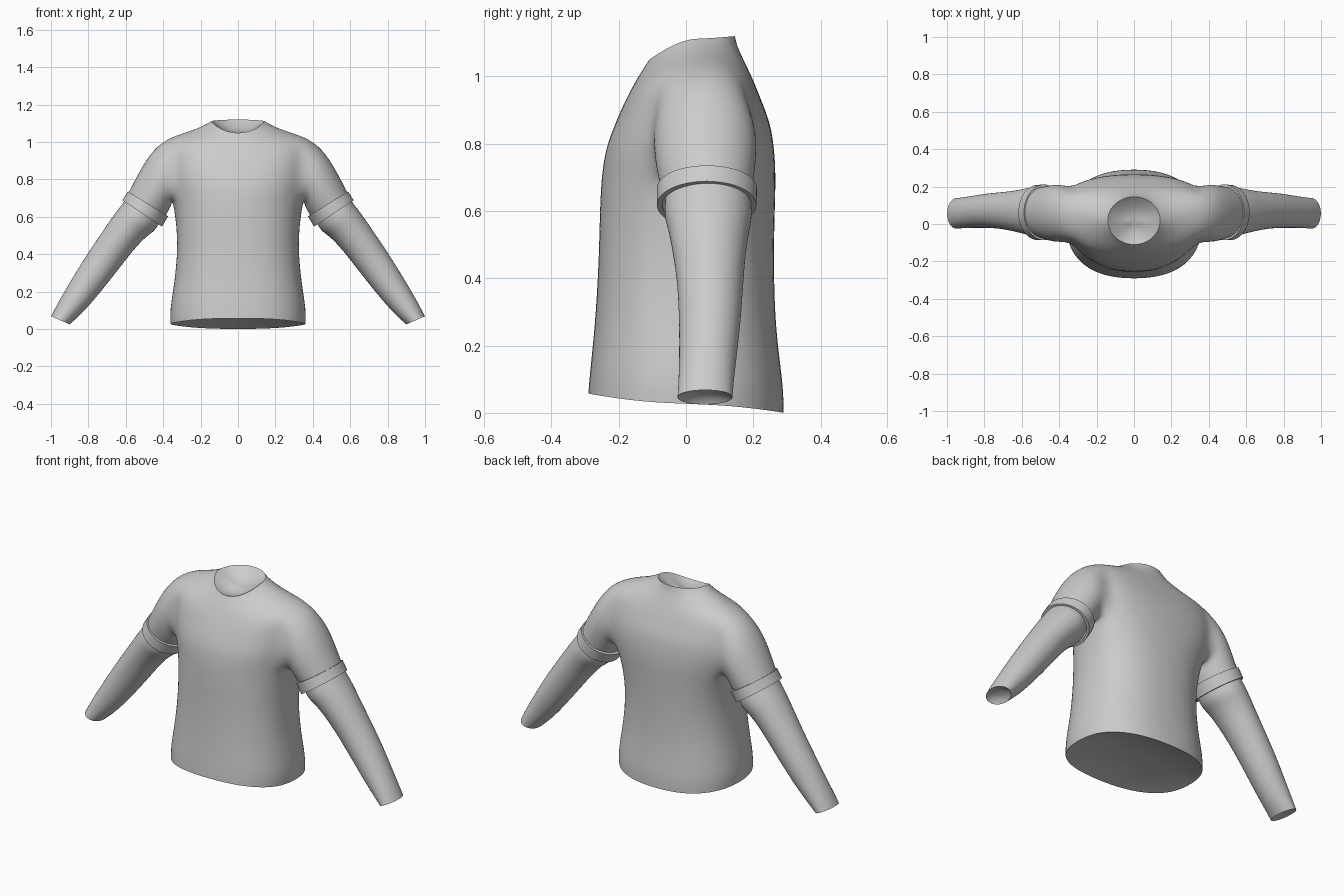
import bpy, bmesh, math
from mathutils import Vector

if "Cube" in bpy.data.objects:
    bpy.data.objects.remove(bpy.data.objects["Cube"])

N = 24   # verts around the torso
M = 16   # verts around a sleeve


def finish(name, bm, subsurf=0, mirror=False):
    bmesh.ops.recalc_face_normals(bm, faces=bm.faces)
    me = bpy.data.meshes.new(name)
    bm.to_mesh(me)
    bm.free()
    ob = bpy.data.objects.new(name, me)
    bpy.context.collection.objects.link(ob)
    if mirror:
        ob.modifiers.new("mirror", 'MIRROR').use_mirror_merge = False
    if subsurf:
        s = ob.modifiers.new("smooth", 'SUBSURF')
        s.levels = s.render_levels = subsurf
    bpy.ops.object.select_all(action='DESELECT')
    ob.select_set(True)
    bpy.context.view_layer.objects.active = ob
    bpy.ops.object.shade_smooth_by_angle(angle=math.radians(50 if not subsurf else 80))
    return ob


def torso_ring(hx, ys, yf, yb, zs, zf, zb, square, back):
    """Body section: side, front and back positions with their own heights."""
    pts = []
    for i in range(N):
        a = 2 * math.pi * i / N
        c, s = math.cos(a), math.sin(a)
        x = math.copysign(abs(c) ** square, c) * hx * 1.011
        t = abs(s)
        if s > 0:
            y, z = ys + (yb - ys) * 1.011 * t ** back, zs + (zb - zs) * t ** 1.5
        else:
            y, z = ys + (yf - ys) * 1.011 * t ** square, zs + (zf - zs) * t ** 1.5
        pts.append(Vector((x, y, z)))
    return pts


def arm_ring(outer, inner, yf, yb, grow=1.0, n=M, side=1):
    """Tilted ellipse between an outer and an inner (x, z) point."""
    o, i = Vector((outer[0], 0, outer[1])), Vector((inner[0], 0, inner[1]))
    mid, half = (o + i) / 2, (o - i) / 2 * grow
    mid.y, ry = (yf + yb) / 2, (yb - yf) / 2 * grow
    pts = []
    for k in range(n):
        a = -math.pi / 2 + (k - n / 8) * 2 * math.pi / n
        p = mid + half * math.sin(a) + Vector((0, ry * math.cos(a), 0))
        pts.append(Vector((p.x * side, p.y, p.z)))
    return pts


def bridge(bm, a, b):
    n = len(a)
    for k in range(n):
        bm.faces.new((a[k], a[(k + 1) % n], b[(k + 1) % n], b[k]))


def loft(bm, sections, closed=False):
    rings = [[bm.verts.new(p) for p in sec] for sec in sections]
    for a, b in zip(rings, rings[1:]):
        bridge(bm, a, b)
    if closed:
        bridge(bm, rings[-1], rings[0])
    return rings


def lining(name, ring, depth, mirror=False):
    """Shallow bowl closing an opening; depth points into the garment."""
    mid = sum(ring, Vector()) / len(ring)
    bm = bmesh.new()
    rings = loft(bm, [[mid + (p - mid) * s + Vector(depth) * (1 - s * s) for p in ring]
                      for s in (1, .85, .6, .3)])
    bm.faces.new(rings[-1])
    finish(name, bm, subsurf=2, mirror=mirror)


# Shirt body with short sleeves, hem to neckline
body = [  # half width, side y, front y, back y, side z, front z, back z, squareness
    (.360, 0, -.290, .290, .027, .058, .000, .85, .85),
    (.364, 0, -.284, .289, .10, .13, .08, .85, .85),
    (.338, 0, -.270, .266, .25, .26, .24, .85, .85),
    (.321, 0, -.259, .260, .43, .44, .42, .85, .82),
    (.330, .02, -.256, .262, .58, .58, .58, .87, .72),
    (.350, .045, -.252, .266, .69, .69, .69, .9, .6),
    (.365, .055, -.240, .262, .79, .78, .78, .85, .5),
    (.375, .057, -.214, .250, .87, .85, .86, .85, .5),
    (.380, .06, -.188, .226, .96, .91, .92, .85, .55),
    (.365, .06, -.163, .203, 1.027, .96, .98, .85, .65),
    (.250, .045, -.138, .178, 1.06, 1.005, 1.035, .95, .85),
    (.175, .03, -.118, .153, 1.092, 1.035, 1.085, 1, .95),
    (.140, .02, -.110, .145, 1.112, 1.048, 1.12, 1, 1),
]
LOW, TOP = 5, 9   # armhole rows
short_sleeve = [
    ((.452, .965), (.354, .668), -.098, .213),
    ((.525, .850), (.366, .638), -.092, .208),
    ((.588, .725), (.392, .598), -.074, .198),
]
bm = bmesh.new()
rings = [[bm.verts.new(p) for p in torso_ring(*r)] for r in body]
holes = {N - 2, N - 1, 0, 1, 10, 11, 12, 13}
for r in range(len(rings) - 1):
    for i in range(N):
        if LOW <= r < TOP and i in holes:
            continue
        j = (i + 1) % N
        bm.faces.new((rings[r][i], rings[r][j], rings[r + 1][j], rings[r + 1][i]))
for side in (1, -1):
    def vert(r, i):
        return rings[r][(i if side > 0 else 12 - i) % N]
    loop = [vert(LOW, i) for i in range(-2, 3)]
    loop += [vert(r, 2) for r in range(LOW + 1, TOP)]
    loop += [vert(TOP, i) for i in range(2, -3, -1)]
    loop += [vert(r, -2) for r in range(TOP - 1, LOW, -1)]
    for sec in short_sleeve:
        nxt = [bm.verts.new(p) for p in arm_ring(*sec, grow=1.015, side=side)]
        bridge(bm, loop, nxt)
        loop = nxt
finish("shirt_body", bm, subsurf=2)
lining("hem_lining", torso_ring(*body[0]), (0, 0, .05))
lining("neck_lining", torso_ring(*body[-1]), (0, 0, -.05))

# Cuff bands on the short sleeves
top = ((.587, .735), (.375, .603), -.085, .210)
bottom = ((.617, .688), (.408, .548), -.085, .208)
bm = bmesh.new()
loft(bm, [arm_ring(*top, grow=.9, n=48), arm_ring(*top, grow=1.01, n=48),
          arm_ring(*bottom, grow=1.01, n=48), arm_ring(*bottom, grow=.9, n=48)], closed=True)
finish("sleeve_cuffs", bm, mirror=True)

# Long undersleeves, slightly bunched below the cuff
under = [
    ((.585, .715), (.410, .590), -.060, .190),
    ((.628, .655), (.442, .525), -.066, .198),
    ((.660, .615), (.485, .500), -.054, .190),
    ((.718, .530), (.545, .440), -.040, .178),
    ((.786, .430), (.620, .345), -.025, .170),
    ((.860, .315), (.705, .235), -.020, .163),
    ((.922, .210), (.800, .120), -.020, .150),
    ((.968, .130), (.860, .060), -.022, .142),
    ((.999, .068), (.900, .025), -.025, .138),
]
bm = bmesh.new()
loft(bm, [arm_ring(*u, grow=1.025) for u in under])
finish("undersleeves", bm, subsurf=2, mirror=True)
lining("wrist_linings", arm_ring(*under[-1], grow=1.025), (-.012, 0, .018), mirror=True)
